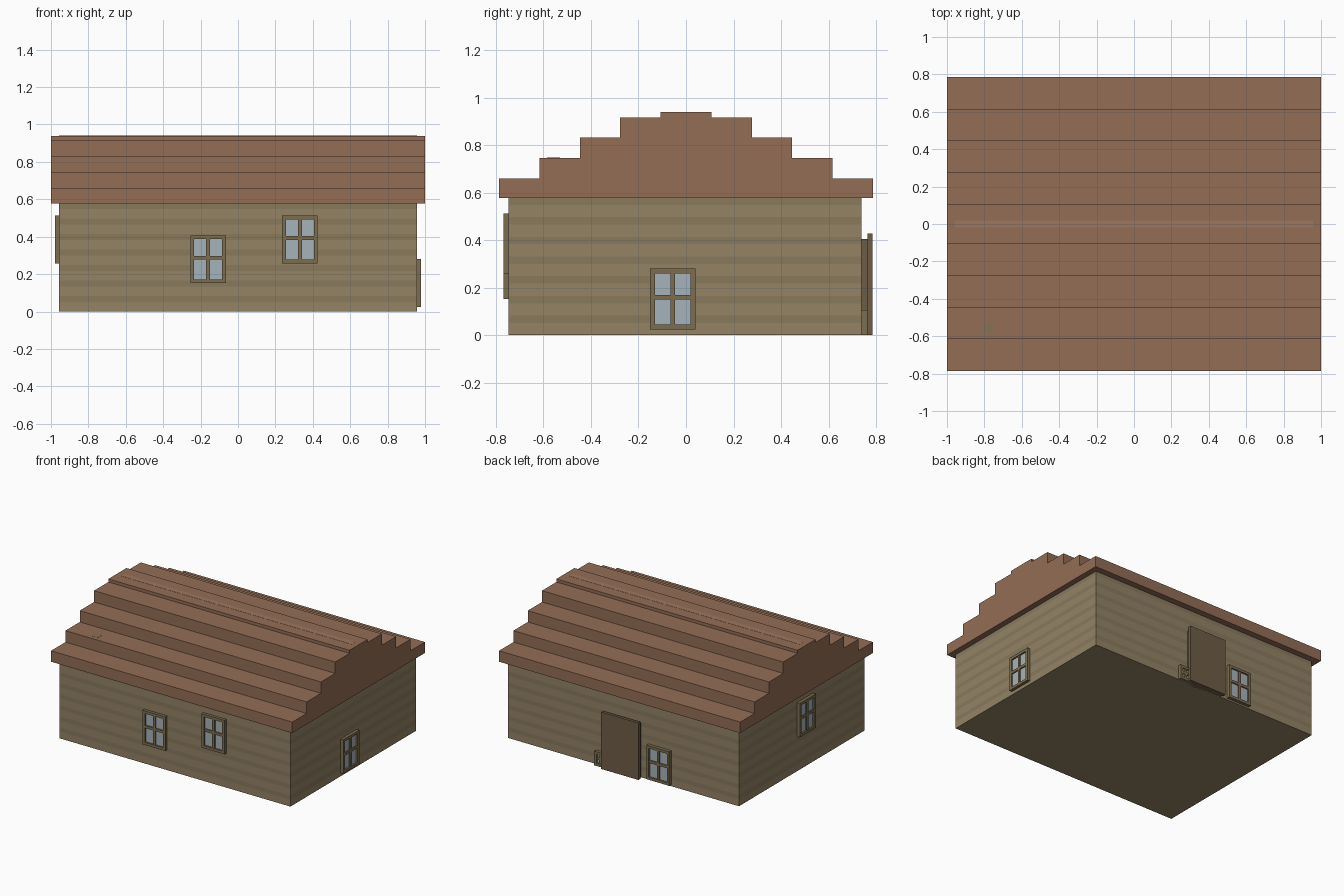
import bpy, bmesh, math
from mathutils import Matrix, Vector

if "Cube" in bpy.data.objects:
    bpy.data.objects.remove(bpy.data.objects["Cube"])


def material(name, rgb):
    m = bpy.data.materials.new(name)
    m.diffuse_color = tuple((c / 255) ** 2.2 for c in rgb) + (1,)
    m.use_nodes = True
    m.node_tree.nodes["Principled BSDF"].inputs["Base Color"].default_value = m.diffuse_color
    return m


BOARD = material("board", (146, 130, 101))
BOARD_DARK = material("board_dark", (136, 121, 94))
ROOF = material("roof_tile", (146, 109, 86))
RIDGE = material("ridge_tile", (155, 118, 95))
MOSS = material("moss", (132, 114, 84))
FRAME = material("window_frame", (124, 109, 81))
GLASS = material("glass", (165, 178, 185))
DOOR = material("door_wood", (110, 93, 71))


def finish(bm, name, mats, matrix=Matrix()):
    bmesh.ops.recalc_face_normals(bm, faces=bm.faces)
    me = bpy.data.meshes.new(name)
    bm.to_mesh(me)
    bm.free()
    for m in mats:
        me.materials.append(m)
    ob = bpy.data.objects.new(name, me)
    ob.matrix_world = matrix
    bpy.context.collection.objects.link(ob)
    return ob


def add_box(bm, lo, hi):
    lo, hi = Vector(lo), Vector(hi)
    mat = Matrix.Translation((lo + hi) / 2) @ Matrix.Diagonal((*(hi - lo), 1))
    bmesh.ops.create_cube(bm, size=1, matrix=mat)


def boxes(name, mat, parts, matrix=Matrix()):
    bm = bmesh.new()
    for lo, hi in parts:
        add_box(bm, lo, hi)
    return finish(bm, name, [mat], matrix)


# walls: one box cut into alternating plank bands
WX, Y0, Y1, WH = 0.957, -0.746, 0.739, 0.58
bm = bmesh.new()
add_box(bm, (-WX, Y0, 0), (WX, Y1, WH))
rows = 7
pitch = WH / rows
for i in range(rows):
    for f in (0.0, 0.62):
        z = (i + f) * pitch
        if z > 0:
            bmesh.ops.bisect_plane(bm, geom=bm.verts[:] + bm.edges[:] + bm.faces[:],
                                   plane_co=(0, 0, z), plane_no=(0, 0, 1))
for f in bm.faces:
    z = f.calc_center_median().z / pitch
    f.material_index = 1 if z % 1 > 0.62 else 0
finish(bm, "walls", [BOARD, BOARD_DARK])

# stepped roof: half profile mirrored, then extruded along x
half = [(0.786, 0.578)]
widths = [0.786, 0.616, 0.446, 0.277, 0.107]
tops = [0.660, 0.746, 0.831, 0.916, 0.939]
for w, t, nxt in zip(widths, tops, widths[1:] + [None]):
    half.append((w, t))
    if nxt:
        half.append((nxt, t))
profile = half + [(-y, z) for y, z in reversed(half)]
bm = bmesh.new()
face = bm.faces.new([bm.verts.new((-1, y, z)) for y, z in profile])
ext = bmesh.ops.extrude_face_region(bm, geom=[face])
bmesh.ops.translate(bm, vec=(2, 0, 0),
                    verts=[v for v in ext["geom"] if isinstance(v, bmesh.types.BMVert)])
finish(bm, "stepped_roof", [ROOF])

# ridge strip and moss patch lying on the roof
boxes("ridge_strip", RIDGE, [((-WX, -0.02, 0.93), (WX, 0.02, 0.940))])
boxes("moss_patch", MOSS, [((-0.807, -0.585, 0.74), (-0.753, -0.531, 0.747))])


def window(name, center, z0, turn, w=0.19, h=0.255, depth=0.022):
    """Four-pane window; local -y is outward, turned about z."""
    m = Matrix.Translation((*center, z0)) @ Matrix.Rotation(math.radians(turn), 4, 'Z')
    a, b, c = w / 2, 0.02, 0.010
    f, k = -depth, 0.01
    mid = h * 0.53
    boxes(name + "_frame", FRAME, [
        ((-a, f, 0), (-a + b, k, h)),
        ((a - b, f, 0), (a, k, h)),
        ((-a + b, f, 0), (a - b, k, b)),
        ((-a + b, f, h - b), (a - b, k, h)),
        ((-c, f + 0.003, b), (c, k, h - b)),
        ((-a + b, f + 0.003, mid - c), (a - b, k, mid + c)),
    ], m)
    boxes(name + "_glass", GLASS, [((-a + b, f + 0.012, b), (a - b, k, h - b))], m)


window("front_left_window", (-0.16, Y0), 0.152, 0)
window("front_right_window", (0.331, Y0), 0.258, 0)
window("right_window", (WX, -0.056), 0.025, 90)
window("left_window", (-WX, -0.045), 0.258, -90)
window("back_window", (-0.301, Y1), 0.012, 180, depth=0.025)
window("low_back_window", (0.178, Y1), 0.0, 180, w=0.096, h=0.107, depth=0.025)

# back door: inner panel and slightly larger outer leaf
boxes("door_panel", DOOR, [((-0.145, 0.72, 0), (0.145, 0.765, 0.405))])
boxes("door_leaf", DOOR, [((-0.155, 0.763, 0), (0.155, 0.785, 0.427))])
